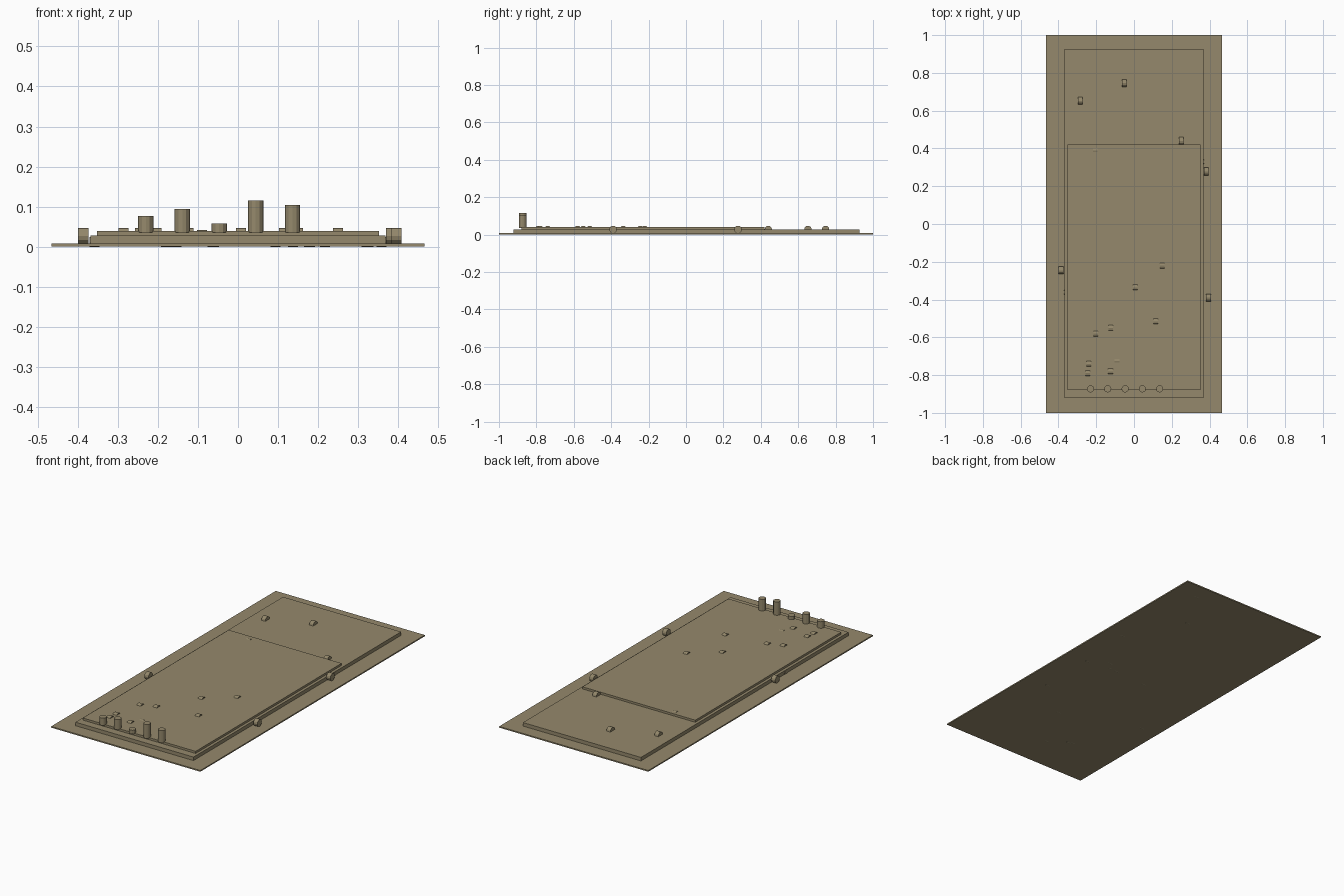
import bpy
from math import pi

stone = bpy.data.materials.new("sandstone")
stone.diffuse_color = (0.30, 0.25, 0.15, 1)


def finish(obj, name):
    obj.name = name
    obj.data.materials.append(stone)
    return obj


def slab(name, x0, x1, y0, y1, z0, z1):
    bpy.ops.mesh.primitive_cube_add(
        size=1, location=((x0 + x1) / 2, (y0 + y1) / 2, (z0 + z1) / 2))
    obj = bpy.context.object
    obj.scale = (x1 - x0, y1 - y0, z1 - z0)
    bpy.ops.object.transform_apply(location=False, rotation=False, scale=True)
    return finish(obj, name)


def cylinder(name, radius, depth, loc, lying=False):
    bpy.ops.mesh.primitive_cylinder_add(
        vertices=12, radius=radius, depth=depth, location=loc,
        rotation=(0, pi / 2 if lying else 0, 0))
    return finish(bpy.context.object, name)


# Stepped platform
slab("ground_plate", -0.465, 0.465, -1, 1, 0.001, 0.008)
slab("lower_terrace", -0.368, 0.368, -0.922, 0.927, 0.008, 0.028)
slab("upper_terrace", -0.352, 0.352, -0.88, 0.42, 0.028, 0.04)

# Row of broken columns standing on the front edge
for x, top in zip((-0.23, -0.139, -0.047, 0.044, 0.136),
                  (0.077, 0.094, 0.058, 0.115, 0.105)):
    cylinder("column", 0.019, top - 0.036, (x, -0.873, (top + 0.036) / 2))

# Fallen column drums, lying along x and partly sunk in the terraces
fallen = [(-0.285, 0.652), (-0.052, 0.746), (0.25, 0.44), (0.382, 0.278),
          (-0.386, -0.245), (0.395, -0.39), (0.15, -0.22), (0.007, -0.335),
          (0.115, -0.515), (-0.123, -0.55), (-0.203, -0.58), (-0.24, -0.74),
          (-0.245, -0.79), (-0.124, -0.78)]
for x, y in fallen:
    cylinder("fallen_drum", 0.02, 0.025, (x, y, 0.0275), True)
for x, y in [(-0.09, -0.725), (-0.205, 0.39)]:
    cylinder("sunken_drum", 0.02, 0.025, (x, y, 0.0225), True)

# Buried drums that only show through the underside and the terrace sides
buried = [(0.32, 0.9), (0.177, 0.656), (0.358, 0.33), (0.325, 0.0),
          (0.217, 0.06), (0.18, 0.02), (0.137, 0.018), (-0.063, 0.004),
          (0.324, -0.335), (0.093, -0.518), (-0.358, -0.362),
          (-0.06, -0.794), (-0.154, -0.73), (-0.18, -0.72)]
for x, y in buried:
    cylinder("buried_drum", 0.0125, 0.025, (x, y, 0.0125), True)
